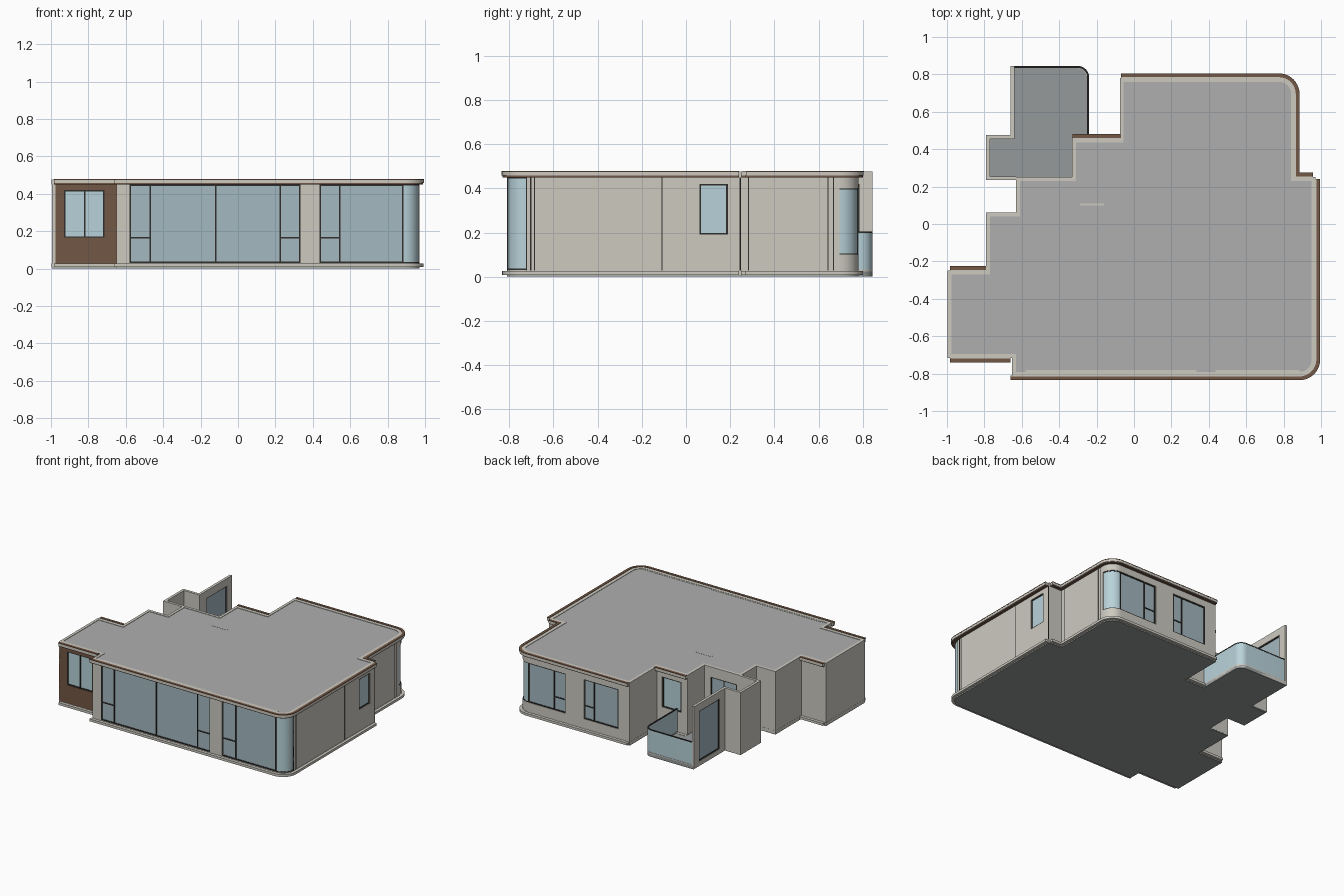
import bpy, bmesh, math
from mathutils import Vector

if "Cube" in bpy.data.objects:
    bpy.data.objects.remove(bpy.data.objects["Cube"])

def mat(name, r, g, b):
    m = bpy.data.materials.new(name)
    m.diffuse_color = (r, g, b, 1)
    m.use_nodes = True
    m.node_tree.nodes["Principled BSDF"].inputs["Base Color"].default_value = m.diffuse_color
    return m

CREAM = mat("cream_render", .61, .59, .53)
BROWN = mat("brown_cladding", .17, .095, .06)
DARK = mat("dark_frame", .03, .028, .025)
GLASS = mat("tinted_glass", .37, .48, .53)
PALE = mat("pale_glass", .48, .65, .70)
FLOOR = mat("floor_slab", .30, .32, .32)
ROOF = mat("roof_grey", .43, .43, .43)

def rounded(pts, radii, n=10):
    """Polyline with some right-angle corners (index: radius) replaced by arcs."""
    out = []
    for i, p in enumerate(pts):
        p = Vector(p)
        if i not in radii:
            out.append(p)
            continue
        r = radii[i]
        u = (Vector(pts[i - 1]) - p).normalized()
        v = (Vector(pts[i + 1]) - p).normalized()
        c = p + (u + v) * r
        for k in range(n + 1):
            t = math.pi / 2 * k / n
            out.append(c - v * r * math.cos(t) - u * r * math.sin(t))
    return out

def offset(path, d, closed):
    """Shift a polyline to its right-hand (outer) side with mitred corners."""
    path = [Vector(p) for p in path]
    n = len(path)
    cnt = n if closed else n - 1
    nor = []
    for i in range(cnt):
        e = (path[(i + 1) % n] - path[i]).normalized()
        nor.append(Vector((e.y, -e.x)))
    out = []
    for i, p in enumerate(path):
        a = nor[i - 1] if (closed or i > 0) else nor[0]
        b = nor[i] if i < cnt else nor[-1]
        out.append(p + (a + b) * (d / (1 + a.dot(b))))
    return out

def finish(name, bm, material):
    bmesh.ops.recalc_face_normals(bm, faces=bm.faces)
    me = bpy.data.meshes.new(name)
    bm.to_mesh(me)
    bm.free()
    me.materials.append(material)
    ob = bpy.data.objects.new(name, me)
    bpy.context.collection.objects.link(ob)

def part(name, strips, material):
    """Bands (path, z0, z1, inner offset, outer offset, closed) joined in one object."""
    bm = bmesh.new()
    for path, z0, z1, d0, d1, closed in strips:
        i, o = offset(path, d0, closed), offset(path, d1, closed)
        rings = [[bm.verts.new((q.x, q.y, z)) for q, z in ((a, z0), (b, z0), (b, z1), (a, z1))]
                 for a, b in zip(i, o)]
        n = len(rings)
        for k in range(n if closed else n - 1):
            r, s = rings[k], rings[(k + 1) % n]
            for j in range(4):
                bm.faces.new((r[j], r[(j + 1) % 4], s[(j + 1) % 4], s[j]))
        if not closed:
            bm.faces.new(rings[0])
            bm.faces.new(rings[-1][::-1])
    finish(name, bm, material)

def slab(name, pts, z0, z1, material):
    bm = bmesh.new()
    lo = [bm.verts.new((p[0], p[1], z0)) for p in pts]
    hi = [bm.verts.new((p[0], p[1], z1)) for p in pts]
    bm.faces.new(lo[::-1])
    bm.faces.new(hi)
    for k in range(len(pts)):
        j = (k + 1) % len(pts)
        bm.faces.new((lo[k], lo[j], hi[j], hi[k]))
    finish(name, bm, material)

T, F = 0.02, 0.004   # wall thickness, half frame width
def facade(name, a, b, windows=(), wall=CREAM, glass=GLASS, zb=0.025, zt=0.455):
    """Straight wall from a to b; window = (start, end, sill, head, mullions, transoms)."""
    ax = 0 if a[1] == b[1] else 1
    sgn = 1 if b[ax] > a[ax] else -1
    def seg(s, e):
        p, q = list(a), list(a)
        p[ax], q[ax] = s, e
        return [p, q]
    W, G, K, cur = [], [], [], a[ax]
    for s, e, z0, z1, mull, trans in windows:
        W += [(seg(cur, s), zb, zt, -T, 0, False),
              (seg(s, e), zb, z0, -T, 0, False), (seg(s, e), z1, zt, -T, 0, False)]
        G.append((seg(s, e), z0, z1, -.012, -.007, False))
        f = F * sgn
        for c in [s + f, e - f] + list(mull):
            K.append((seg(c - f, c + f), z0, z1, -.016, -.002, False))
        for ts, te, z in [(s, e, z0 + F), (s, e, z1 - F)] + list(trans):
            K.append((seg(ts, te), z - F, z + F, -.016, -.003, False))
        cur = e
    W.append((seg(cur, b[ax]), zb, zt, -T, 0, False))
    part(name + "_wall", W, wall)
    if G:
        part(name + "_glass", G, glass)
        part(name + "_frame", K, DARK)

# building outline, floor, roof, base curb and parapet
R = 0.085
OUT = rounded([(-.65, -.81), (.97, -.81), (.97, .25), (.86, .25), (.86, .78), (-.075, .78),
               (-.075, .455), (-.33, .455), (-.33, .25), (-.63, .25), (-.63, .06), (-.79, .06),
               (-.79, -.25), (-.995, -.25), (-.995, -.715), (-.65, -.715)], {1: R, 4: R})
slab("floor_slab", OUT, 0, .02, FLOOR)
slab("roof_slab", offset(OUT, -.012, True), .455, .473, ROOF)
part("base_curb", [(OUT, .005, .028, -T, .001, True)], CREAM)
part("parapet", [(OUT, .45, .476, -T, .001, True)], CREAM)

# overhanging ledges at roof and base
front = rounded([(-.66, -.81), (.97, -.81), (.97, .24)], {1: R})
back = rounded([(.957, .25), (.86, .25), (.86, .78), (-.07, .78)], {2: R})
small_back = [(-.07, .455), (-.33, .455)]
wing_back = [(-.79, -.25), (-.985, -.25)]
wing_front = [(-.985, -.715), (-.66, -.715)]
runs = [front, back, small_back, wing_back, wing_front]
part("cornice", [(p, .457, .476, 0, .024, False) for p in runs], CREAM)
part("cornice_cap", [(p, .474, .479, .005, .025, False) for p in runs], BROWN)
part("cornice_soffit", [(p, .450, .457, 0, .020, False) for p in runs], BROWN)
part("base_ledge", [(p, .008, .026, 0, .022, False) for p in runs], CREAM)

# front and right walls
facade("front", (-.65, -.81), (.885, -.81), [
    (-.58, .335, .03, .45, [-.47, -.12, .225], [(-.58, -.47, .165), (.225, .335, .165)]),
    (.435, .885, .03, .45, [.545], [(.435, .545, .165)])])
facade("right", (.97, -.725), (.97, .25), [(.06, .19, .19, .42, [], [])], glass=PALE)
facade("right_step", (.97, .25), (.86, .25))
facade("right_rear", (.86, .25), (.86, .695))

# back walls
facade("back", (.775, .78), (-.075, .78), [
    (.775, .46, .10, .40, [.56], [(.56, .46, .2)]),
    (.305, .02, .10, .40, [.225], [(.305, .225, .2)])])
facade("back_step", (-.075, .78), (-.075, .455))
facade("small_back", (-.075, .455), (-.33, .455), [(-.12, -.28, .18, .41, [], [])], glass=PALE)
facade("balcony_side", (-.33, .455), (-.33, .25))
facade("balcony_door", (-.33, .25), (-.63, .25), [(-.38, -.6, .03, .40, [-.49], [])])

# left walls and left wing
facade("notch_inner", (-.63, .25), (-.63, .06))
facade("notch_side", (-.63, .06), (-.79, .06))
facade("left", (-.79, .06), (-.79, -.25))
facade("wing_back", (-.79, -.25), (-.995, -.25))
facade("wing_left", (-.995, -.25), (-.995, -.715))
facade("wing_front", (-.995, -.715), (-.65, -.715),
       [(-.93, -.715, .165, .42, [-.82], [])], wall=BROWN, glass=PALE)
facade("front_return", (-.65, -.715), (-.65, -.81))

# curved corner glazing
arc1 = rounded([(0, -.81), (.97, -.81), (.97, 0)], {1: R})[1:-1]
arc2 = rounded([(.86, 0), (.86, .78), (0, .78)], {1: R})[1:-1]
for nm, arc, z0, z1 in (("front_corner", arc1, .03, .45), ("back_corner", arc2, .10, .40)):
    part(nm + "_wall", [(arc, .025, z0, -T, 0, False), (arc, z1, .455, -T, 0, False)], CREAM)
    part(nm + "_glass", [(arc, z0, z1, -.012, -.004, False)], PALE)
    part(nm + "_frame", [(arc, z0, z0 + .006, -.016, -.002, False),
                         (arc, z1 - .006, z1, -.016, -.002, False)], DARK)

# thin panel joints on the right-hand walls
part("panel_joints", [([(x, y), (x, y + .005)], .026, .45, -.005, .001, False)
     for x, y in ((.97, -.725), (.97, -.705), (.97, -.688), (.97, -.112), (.97, .243),
                  (.86, .28), (.86, .64), (.86, .665))], DARK)

# interior wall tops showing in the roof
part("roof_strips", [([(x0, y), (x1, y)], .46, .4745, 0, .010, False)
     for x0, x1, y in ((-.29, -.16, .11), (-.58, .335, -.78), (.435, .885, -.78))], CREAM)

# balcony: floor, curb, screen walls and glass railing
slab("balcony_floor", rounded([(-.785, .24), (-.33, .24), (-.33, .455), (-.24, .455), (-.24, .845),
     (-.655, .845), (-.655, .47), (-.785, .47)], {4: .06}), 0, .024, FLOOR)
rail = rounded([(-.24, .455), (-.24, .845), (-.65, .845)], {1: .06})
part("balcony_curb", [(rail, .006, .032, -.012, 0, False)], CREAM)
part("railing_glass", [(rail, .032, .2, -.008, -.002, False)], PALE)
part("railing_cap", [(rail, .198, .204, -.010, 0, False)], DARK)
facade("balcony_screen", (-.66, .845), (-.66, .47), [(.785, .54, .04, .42, [], [])],
       zb=.005, zt=.475)
part("balcony_box_wall", [([(-.64, .475), (-.79, .475), (-.79, .235), (-.63, .235)],
                           .005, .475, -T, 0, False)], CREAM)

# smooth the curved parts, keep edges sharp
for ob in bpy.context.scene.objects:
    ob.select_set(True)
    bpy.context.view_layer.objects.active = ob
bpy.ops.object.shade_smooth_by_angle(angle=math.radians(30))
